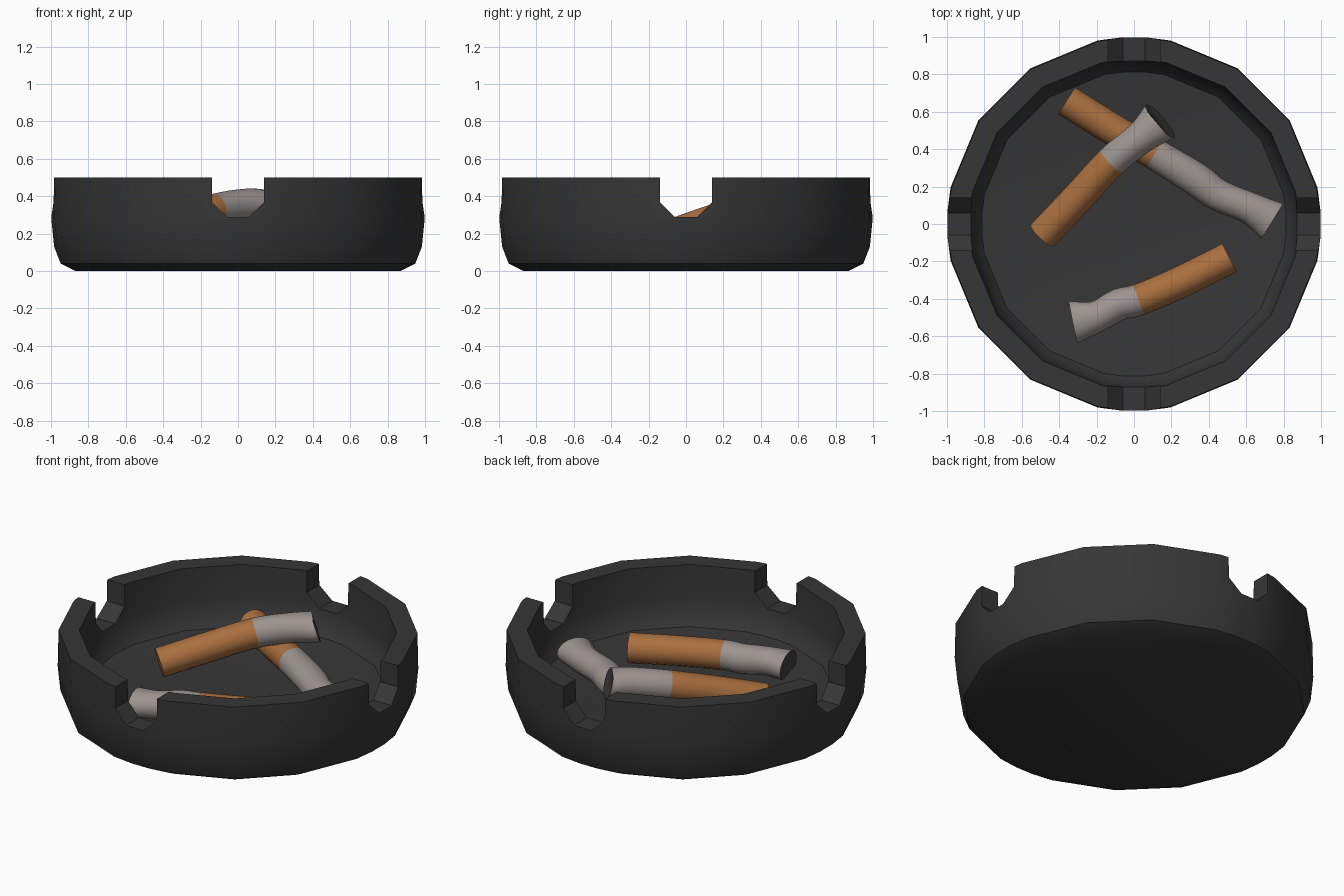
import bpy, bmesh, math
from mathutils import Vector

if "Cube" in bpy.data.objects:
    bpy.data.objects.remove(bpy.data.objects["Cube"])


def mat(name, rgb):
    m = bpy.data.materials.new(name)
    m.diffuse_color = (*rgb, 1)
    m.use_nodes = True
    m.node_tree.nodes["Principled BSDF"].inputs["Base Color"].default_value = m.diffuse_color
    return m


CHARCOAL = mat("charcoal", (0.037, 0.037, 0.037))
FILTER = mat("filter_tan", (0.40, 0.16, 0.05))
PAPER = mat("ashy_paper", (0.33, 0.295, 0.28))
ASH = mat("burnt_ash", (0.05, 0.047, 0.045))


def make_object(name, bm, mats):
    bmesh.ops.recalc_face_normals(bm, faces=bm.faces)
    me = bpy.data.meshes.new(name)
    bm.to_mesh(me)
    bm.free()
    for m in mats:
        me.materials.append(m)
    ob = bpy.data.objects.new(name, me)
    bpy.context.collection.objects.link(ob)
    return ob


def activate(ob):
    bpy.ops.object.select_all(action='DESELECT')
    ob.select_set(True)
    bpy.context.view_layer.objects.active = ob


def bridge(bm, a, b, mi=0):
    n = len(a)
    for i in range(n):
        f = bm.faces.new((a[i], a[(i + 1) % n], b[(i + 1) % n], b[i]))
        f.material_index = mi


# ---- bowl: 16-sided lathe with extra points beside each notch
angles = [11.25 + 22.5 * k for k in range(16)]
angles += [90 * k + d for k in range(4) for d in (-3.5, 3.5)]
angles = sorted(math.radians(a % 360) for a in angles)
profile = [(0.87, 0), (0.95, 0.04), (0.985, 0.13), (1.0, 0.28), (0.995, 0.5),
           (0.88, 0.5), (0.875, 0.30), (0.855, 0.20), (0.815, 0.15),
           (0.55, 0.12), (0.25, 0.105)]
bm = bmesh.new()
rings = [[bm.verts.new((r * math.cos(a), r * math.sin(a), z)) for a in angles]
         for r, z in profile]
for a, b in zip(rings, rings[1:]):
    bridge(bm, a, b)
bm.faces.new(rings[0])
bm.faces.new(rings[-1])
bowl = make_object("ashtray_bowl", bm, [CHARCOAL])

# ---- rest notches: one prism cuts two opposite sides
section = [(-0.14, 0.7), (-0.14, 0.37), (-0.06, 0.29),
           (0.06, 0.29), (0.14, 0.37), (0.14, 0.7)]
for turn in (0, math.pi / 2):
    bm = bmesh.new()
    ends = [[bm.verts.new((x, y, z)) for x, z in section] for y in (-1.3, 1.3)]
    bridge(bm, *ends)
    for e in ends:
        bm.faces.new(e)
    cutter = make_object("notch_cutter", bm, [CHARCOAL])
    cutter.rotation_euler.z = turn
    cutter.hide_render = True
    bpy.context.view_layer.update()
    mod = bowl.modifiers.new("notch", 'BOOLEAN')
    mod.operation = 'DIFFERENCE'
    mod.solver = 'EXACT'
    mod.object = cutter
    activate(bowl)
    bpy.ops.object.modifier_apply(modifier=mod.name)
    bpy.data.objects.remove(cutter)
activate(bowl)
bpy.ops.object.shade_smooth_by_angle(angle=math.radians(30))


# ---- cigarette stubs: swept tubes, each point = x, y, z, half width, half height
def spline(pts, steps=4):
    out = []
    for i in range(len(pts) - 1):
        p0, p1 = pts[max(i - 1, 0)], pts[i]
        p2, p3 = pts[i + 1], pts[min(i + 2, len(pts) - 1)]
        for s in range(steps):
            t = s / steps
            out.append([0.5 * (2 * b + (c - a) * t + (2 * a - 5 * b + 4 * c - d) * t * t
                               + (3 * b - a - 3 * c + d) * t ** 3)
                        for a, b, c, d in zip(p0, p1, p2, p3)])
    return out + [list(pts[-1])]


def stub(name, pts, filter_spans, tilt=0.0, sides=16, steps=4):
    path = spline(pts, steps)
    bm = bmesh.new()
    rings = []
    for i, (x, y, z, w, h) in enumerate(path):
        t = (Vector(path[min(i + 1, len(path) - 1)][:3])
             - Vector(path[max(i - 1, 0)][:3])).normalized()
        if i == len(path) - 1:
            t = (t + Vector((0, 0, tilt))).normalized()
        side = t.cross(Vector((0, 0, 1))).normalized()
        up = side.cross(t)
        rings.append([bm.verts.new(Vector((x, y, z))
                                   + side * w * math.cos(2 * math.pi * k / sides)
                                   + up * h * math.sin(2 * math.pi * k / sides))
                      for k in range(sides)])
    for i, (a, b) in enumerate(zip(rings, rings[1:])):
        bridge(bm, a, b, 0 if i < filter_spans * steps else 1)
    bm.faces.new(rings[0]).material_index = 0
    bm.faces.new(rings[-1]).material_index = 2
    ob = make_object(name, bm, [FILTER, PAPER, ASH])
    activate(ob)
    bpy.ops.object.shade_smooth_by_angle(angle=math.radians(40))


R = 0.085
stub("stub_leaning", [
    (-0.49, -0.06, 0.20, R, R), (-0.30, 0.14, 0.27, R, R),
    (-0.12, 0.335, 0.33, R, R), (0.04, 0.465, 0.355, 0.088, R),
    (0.14, 0.55, 0.355, 0.118, 0.082)], 2, tilt=0.35)
stub("stub_under", [
    (-0.36, 0.66, 0.20, R, R), (-0.12, 0.51, 0.20, R, R),
    (0.11, 0.375, 0.20, R, R), (0.33, 0.24, 0.195, 0.09, 0.082),
    (0.45, 0.155, 0.19, R, 0.08), (0.62, 0.085, 0.19, R, 0.08),
    (0.74, 0.015, 0.19, 0.11, 0.08)], 2)
stub("stub_front", [
    (0.51, -0.18, 0.195, R, R), (0.25, -0.31, 0.195, R, R),
    (0.025, -0.405, 0.195, R, R), (-0.08, -0.43, 0.19, R, R),
    (-0.20, -0.495, 0.185, R, 0.08), (-0.325, -0.525, 0.18, 0.115, 0.08)], 2)
